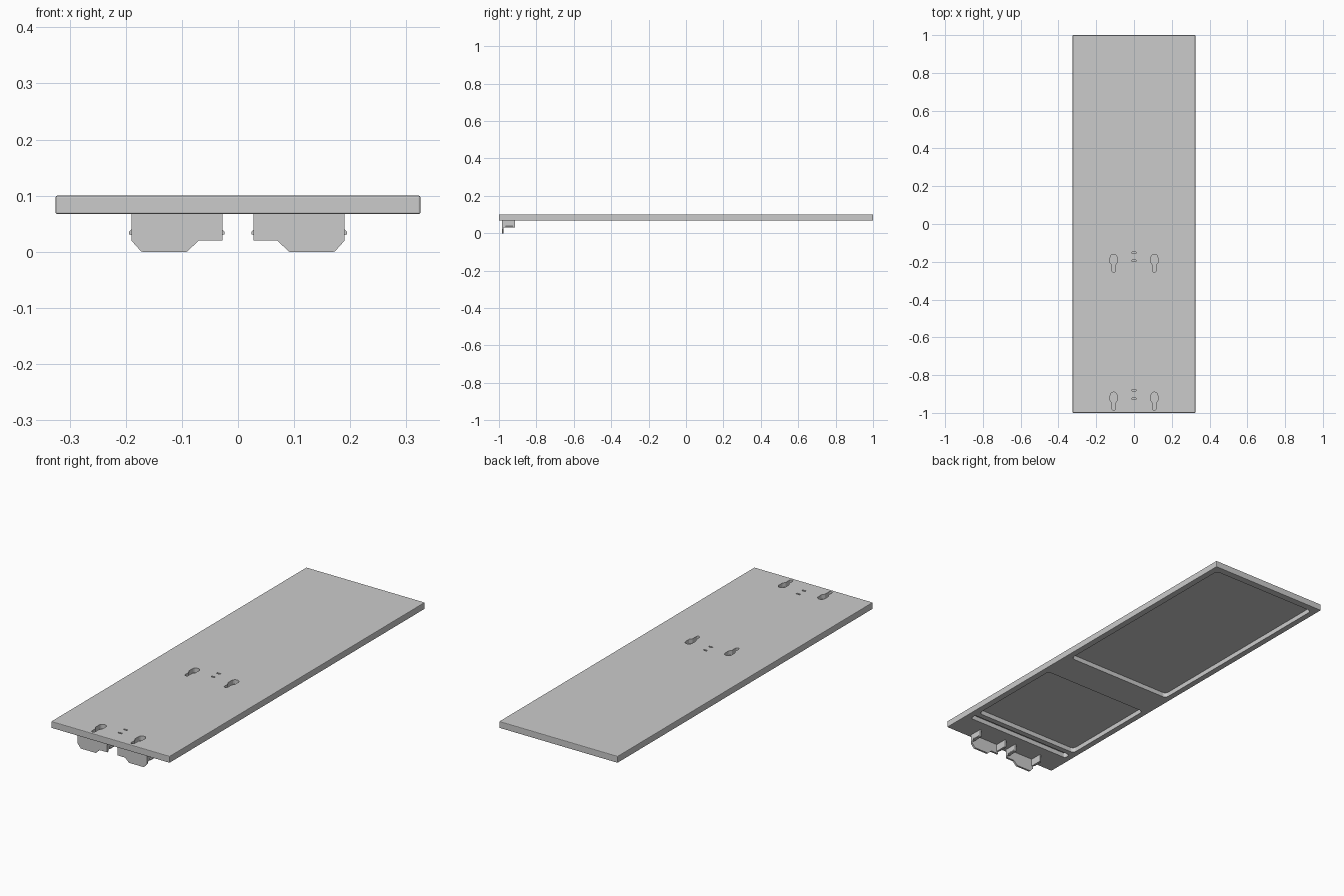
import bpy, bmesh
from math import sin, cos, pi
from mathutils import Vector

if "Cube" in bpy.data.objects:
    bpy.data.objects.remove(bpy.data.objects["Cube"])


def arc(cx, cy, r, a0, a1, n=8):
    return [(cx + r * cos(a0 + (a1 - a0) * i / n), cy + r * sin(a0 + (a1 - a0) * i / n))
            for i in range(n + 1)]


def rounded_rect(x0, x1, y0, y1, r):
    return (arc(x1 - r, y1 - r, r, 0, pi / 2) + arc(x0 + r, y1 - r, r, pi / 2, pi)
            + arc(x0 + r, y0 + r, r, pi, 1.5 * pi) + arc(x1 - r, y0 + r, r, 1.5 * pi, 2 * pi))


def add_prism(bm, points, vec):
    """Extrude a planar 3D outline along vec."""
    face = bm.faces.new([bm.verts.new(p) for p in points])
    ext = bmesh.ops.extrude_face_region(bm, geom=[face], use_keep_orig=True)
    verts = [g for g in ext["geom"] if isinstance(g, bmesh.types.BMVert)]
    bmesh.ops.translate(bm, verts=verts, vec=Vector(vec))


def finish(name, bm):
    bmesh.ops.recalc_face_normals(bm, faces=bm.faces[:])
    mesh = bpy.data.meshes.new(name)
    bm.to_mesh(mesh)
    bm.free()
    obj = bpy.data.objects.new(name, mesh)
    bpy.context.collection.objects.link(obj)
    return obj


def apply_mods(obj):
    bpy.context.view_layer.objects.active = obj
    for m in list(obj.modifiers):
        bpy.ops.object.modifier_apply(modifier=m.name)


BOTTOM, TOP = 0.067, 0.1

# shelf panel with softened edges
bm = bmesh.new()
add_prism(bm, [(x, y, BOTTOM) for x, y in
               [(-0.325, -1), (0.325, -1), (0.325, 1), (-0.325, 1)]], (0, 0, TOP - BOTTOM))
panel = finish("panel", bm)
bev = panel.modifiers.new("edge", "BEVEL")
bev.width, bev.segments = 0.003, 2

# underside pockets
bm = bmesh.new()
for y0, y1, r in [(-0.115, 0.965, 0.02), (-0.80, -0.285, 0.02), (-0.862, -0.828, 0.012)]:
    add_prism(bm, [(x, y, BOTTOM - 0.02) for x, y in rounded_rect(-0.294, 0.294, y0, y1, r)],
              (0, 0, 0.043))

# keyholes and paired slits in the top face
for y in (-0.16, -0.89):
    for cx in (-0.108, 0.108):
        head = arc(cx, y - 0.018, 0.018, 0, pi)
        neck = arc(cx, y - 0.087, 0.009, pi, 2 * pi)
        outline = (head + [(cx - 0.018, y - 0.045), (cx - 0.009, y - 0.058)]
                   + neck + [(cx + 0.009, y - 0.058), (cx + 0.018, y - 0.045)])
        add_prism(bm, [(px, py, TOP - 0.022) for px, py in outline], (0, 0, 0.05))
    for sy in (y + 0.009, y - 0.034):
        add_prism(bm, [(-0.01, sy - 0.004, TOP - 0.022), (0.01, sy - 0.004, TOP - 0.022),
                       (0.01, sy + 0.004, TOP - 0.022), (-0.01, sy + 0.004, TOP - 0.022)],
                  (0, 0, 0.05))
cutter = finish("panel_cutter", bm)
cutter.hide_render = True
cut = panel.modifiers.new("cut", "BOOLEAN")
cut.operation, cut.solver, cut.object = "DIFFERENCE", "EXACT", cutter
apply_mods(panel)
bpy.data.objects.remove(cutter)

# brackets: front plate, side flanges and latch bumps, mirrored across x
front_outline = [(0.028, BOTTOM), (0.028, 0.02), (0.07, 0.02), (0.09, 0.001),
                 (0.092, 0), (0.170, 0), (0.173, 0.001), (0.19, 0.02), (0.19, BOTTOM)]
for side, s in (("right", 1), ("left", -1)):
    bm = bmesh.new()
    add_prism(bm, [(s * x, -0.985, z) for x, z in front_outline], (0, 0.01, 0))
    finish(side + "_bracket_plate", bm)

    bm = bmesh.new()
    for x0, x1 in ((0.028, 0.037), (0.181, 0.19)):
        add_prism(bm, [(s * x0, -0.975, BOTTOM), (s * x0, -0.975, 0.03),
                       (s * x0, -0.915, 0.03), (s * x0, -0.915, BOTTOM)], (s * (x1 - x0), 0, 0))
    finish(side + "_bracket_flanges", bm)

    bm = bmesh.new()
    for x, d in ((0.028, -1), (0.19, 1)):
        bump = [(x, 0.04), (x + d * 0.004, 0.036), (x + d * 0.004, 0.031), (x, 0.03)]
        add_prism(bm, [(s * bx, -0.965, z) for bx, z in bump], (0, 0.04, 0))
    finish(side + "_bracket_bumps", bm)
